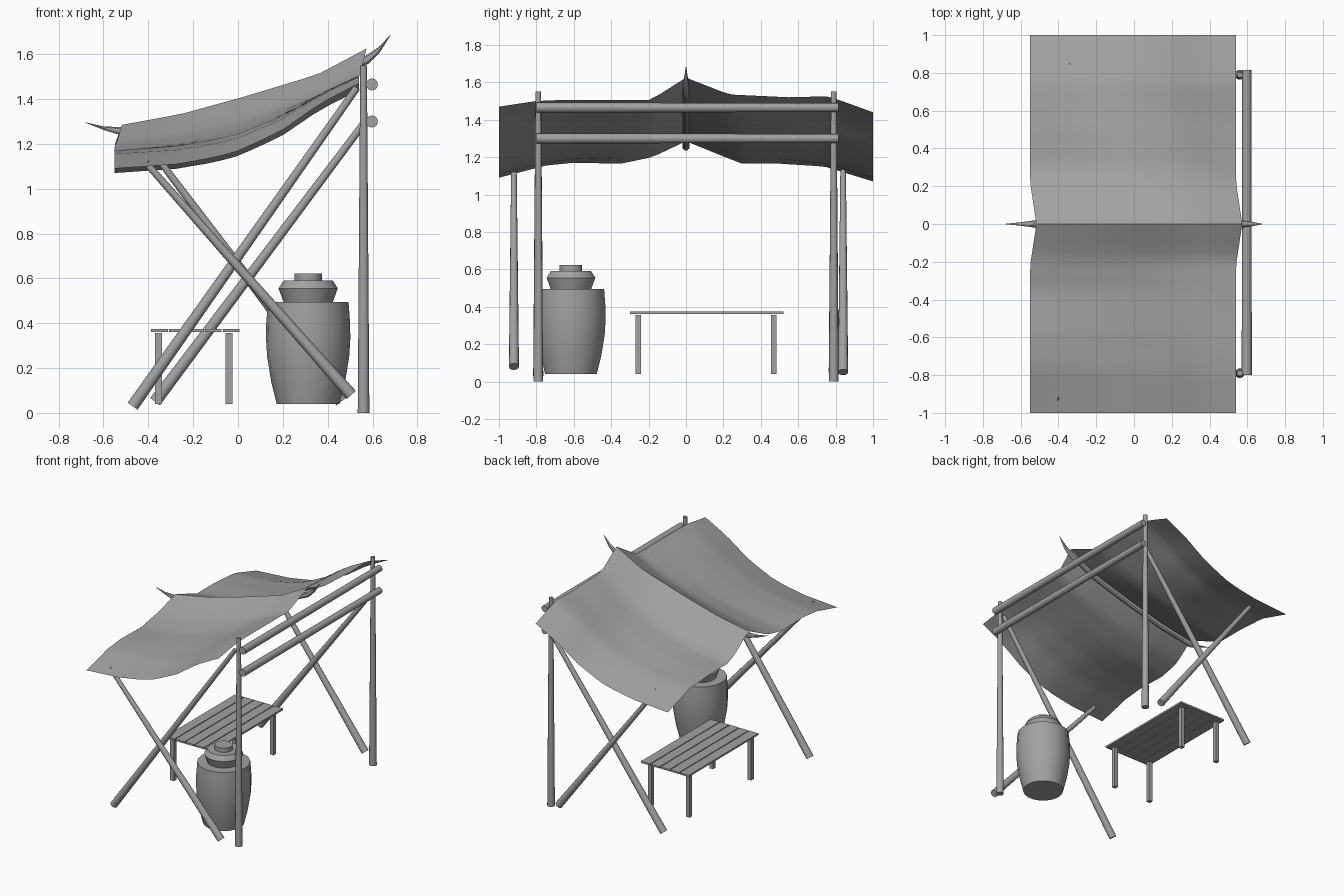
import bpy, bmesh, math
from mathutils import Vector

cube = bpy.data.objects.get("Cube")
if cube:
    bpy.data.objects.remove(cube, do_unlink=True)

GREY = (0.36, 0.36, 0.36, 1)
mat = bpy.data.materials.new("plain grey")
mat.use_nodes = True
mat.diffuse_color = GREY
mat.node_tree.nodes["Principled BSDF"].inputs["Base Color"].default_value = GREY


def finish(name, bm, smooth=True):
    mesh = bpy.data.meshes.new(name)
    bm.to_mesh(mesh)
    bm.free()
    obj = bpy.data.objects.new(name, mesh)
    bpy.context.collection.objects.link(obj)
    mesh.materials.append(mat)
    if smooth:
        bpy.ops.object.select_all(action='DESELECT')
        obj.select_set(True)
        bpy.context.view_layer.objects.active = obj
        bpy.ops.object.shade_smooth_by_angle(angle=math.radians(35))
    return obj


def pole(name, start, end, r1, r2, sides=12):
    a, b = Vector(start), Vector(end)
    bm = bmesh.new()
    bmesh.ops.create_cone(bm, cap_ends=True, segments=sides,
                          radius1=r1, radius2=r2, depth=(b - a).length)
    bm.transform((b - a).to_track_quat('Z', 'Y').to_matrix().to_4x4())
    bmesh.ops.translate(bm, verts=bm.verts, vec=(a + b) / 2)
    return finish(name, bm)


def box(name, centre, size):
    bm = bmesh.new()
    bmesh.ops.create_cube(bm, size=1)
    bmesh.ops.scale(bm, verts=bm.verts, vec=size)
    bmesh.ops.translate(bm, verts=bm.verts, vec=centre)
    return finish(name, bm, smooth=False)


def sample(points, v):
    """Piecewise linear lookup in a list of (input, output) pairs."""
    for (a, fa), (b, fb) in zip(points, points[1:]):
        if v <= b:
            return fa + (fb - fa) * (v - a) / (b - a)
    return points[-1][1]


# Upright posts and cross beams
for side, y in (("front", -0.79), ("back", 0.79)):
    pole(side + "_post", (0.56, y, 0), (0.56, y, 1.55), 0.026, 0.015)
for level, z in (("lower", 1.30), ("upper", 1.465)):
    pole(level + "_beam", (0.597, -0.80, z), (0.597, 0.815, z), 0.027, 0.024)

# Crossed braces on each end
pole("front_rising_brace", (-0.47, -0.79, 0.03), (0.53, -0.79, 1.45), 0.027, 0.016)
pole("back_rising_brace", (-0.37, 0.79, 0.05), (0.56, 0.79, 1.29), 0.027, 0.016)
pole("front_falling_brace", (0.505, -0.92, 0.08), (-0.41, -0.92, 1.115), 0.027, 0.015)
pole("back_falling_brace", (0.46, 0.84, 0.05), (-0.35, 0.84, 1.125), 0.027, 0.015)

# Cloth canopy: low and high edge profiles blended along x
LOW = [(-1, 1.09), (-.75, 1.155), (-.6, 1.17), (-.35, 1.165), (-.18, 1.2), (0, 1.285),
       (.21, 1.2), (.3, 1.165), (.5, 1.165), (.74, 1.15), (1, 1.07)]
HIGH = [(-1, 1.47), (-.8, 1.5), (-.68, 1.505), (-.19, 1.505), (0, 1.625),
        (.23, 1.535), (.55, 1.52), (.75, 1.525), (.82, 1.505), (1, 1.44)]
SAG = [(0, 0), (.25, .05), (.41, .13), (.51, .21), (.68, .44), (.84, .76), (1, 1)]
RIDGE = [(0, 0), (.24, .14), (.48, .35), (.8, .66), (1, 1)]


def cloth_height(t, y):
    w = min(1, 1.5 * abs(y))
    f = sample(SAG, t) * w + sample(RIDGE, t) * (1 - w)
    return sample(LOW, y) * (1 - f) + sample(HIGH, y) * f


NX, NY = 16, 40
bm = bmesh.new()
rows = []
for j in range(NY + 1):
    y = -1 + 2 * j / NY
    shift = 0.033 * max(0, 1 - abs(y) / 0.22)
    rows.append([bm.verts.new((-0.55 + 1.09 * i / NX + shift, y, cloth_height(i / NX, y)))
                 for i in range(NX + 1)])
for r0, r1 in zip(rows, rows[1:]):
    for i in range(NX):
        bm.faces.new((r0[i], r0[i + 1], r1[i + 1], r1[i]))
finish("cloth_canopy", bm)

# Bent ridge pole under the cloth, tapering to points
path = [(-.68, 1.295, .001), (-.6, 1.27, .009), (-.52, 1.255, .02)]
for i in range(1, 12):
    t = i / 12
    path.append((-.517 + 1.09 * t, cloth_height(t, 0) - .027 - .015 * t, .02))
path += [(.575, 1.575, .019), (.63, 1.62, .011), (.68, 1.685, .001)]
bm = bmesh.new()
rings = []
for x, z, r in path:
    rings.append([bm.verts.new((x - .35 * r * math.sin(a), r * math.cos(a), z + r * math.sin(a)))
                  for a in (2 * math.pi * k / 10 for k in range(10))])
for r0, r1 in zip(rings, rings[1:]):
    for k in range(10):
        n = (k + 1) % 10
        bm.faces.new((r0[k], r0[n], r1[n], r1[k]))
bm.faces.new(rings[0])
bm.faces.new(rings[-1])
bmesh.ops.recalc_face_normals(bm, faces=bm.faces)
finish("ridge_pole", bm)

# Lidded barrel turned from a profile of (radius, height)
PROFILE = [(0, .04), (.14, .04), (.165, .14), (.183, .25), (.188, .33), (.187, .4), (.18, .495),
           (.11, .495), (.132, .555), (.11, .59), (.061, .59), (.061, .622), (0, .622)]
bm = bmesh.new()
verts = [bm.verts.new((r, 0, z)) for r, z in PROFILE]
edges = [bm.edges.new(pair) for pair in zip(verts, verts[1:])]
bmesh.ops.spin(bm, geom=verts + edges, cent=(0, 0, 0), axis=(0, 0, 1),
               angle=2 * math.pi, steps=18)
bmesh.ops.remove_doubles(bm, verts=bm.verts, dist=0.0005)
bmesh.ops.recalc_face_normals(bm, faces=bm.faces)
bmesh.ops.translate(bm, verts=bm.verts, vec=(0.313, -0.615, 0))
finish("barrel", bm)

# Slatted bench
for i in range(5):
    box(f"bench_slat_{i + 1}", (-0.35 + 0.08 * i, 0.11, 0.368), (0.074, 0.82, 0.013))
for x in (-0.355, -0.04):
    for y in (-0.255, 0.47):
        box("bench_leg", (x, y, 0.198), (0.03, 0.03, 0.315))
